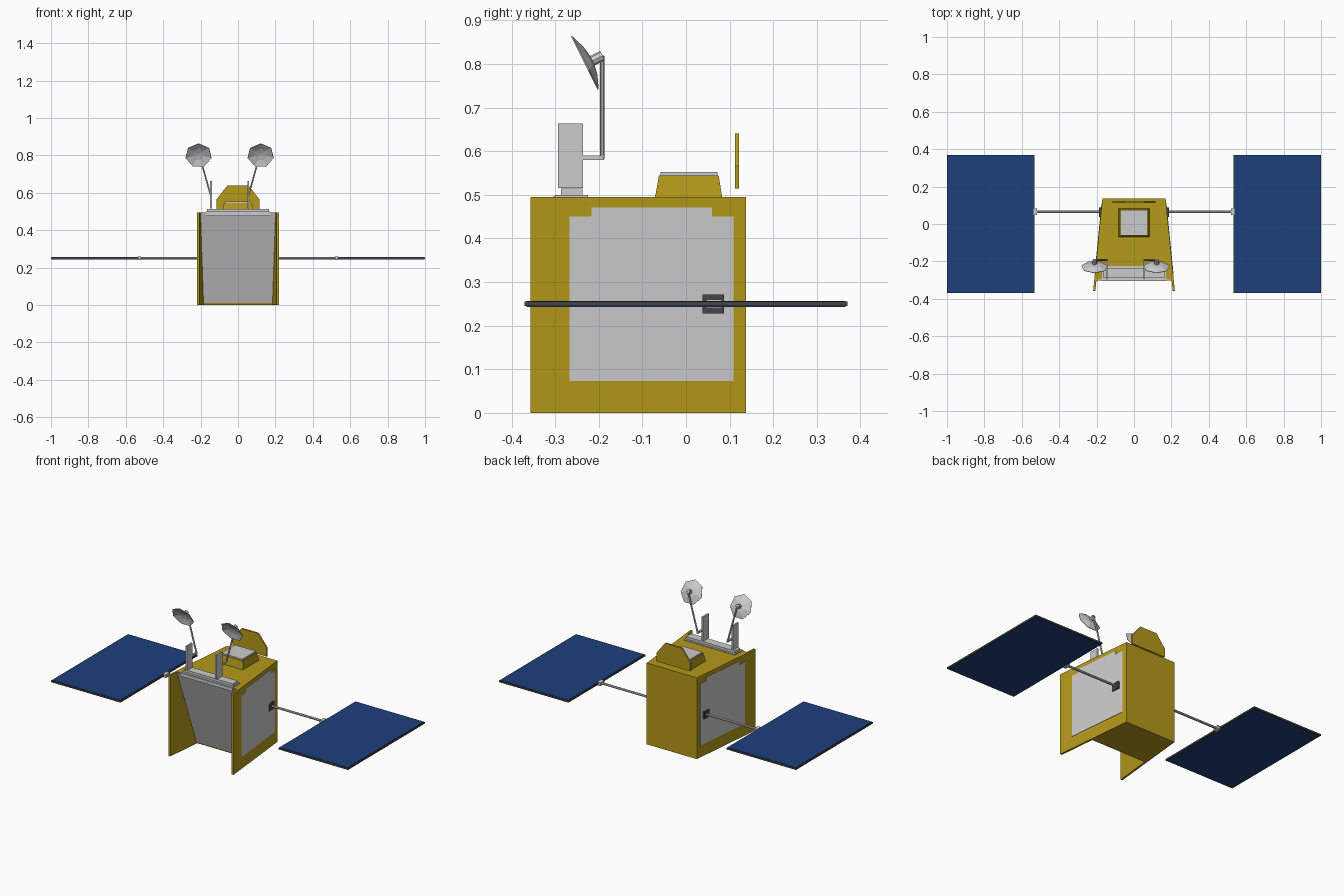
import bpy, bmesh
from math import pi, cos, sin
from mathutils import Vector, Matrix

if "Cube" in bpy.data.objects:
    bpy.data.objects.remove(bpy.data.objects["Cube"])


def material(name, rgb):
    m = bpy.data.materials.new(name)
    m.diffuse_color = (*rgb, 1)
    m.use_nodes = True
    m.node_tree.nodes["Principled BSDF"].inputs["Base Color"].default_value = m.diffuse_color
    return m


GOLD = material("gold_foil", (0.46, 0.32, 0.01))
BLUE = material("solar_blue", (0.012, 0.05, 0.20))
DARK = material("dark_metal", (0.06, 0.06, 0.06))


def finish(name, bm, mat=None):
    bmesh.ops.recalc_face_normals(bm, faces=bm.faces)
    me = bpy.data.meshes.new(name)
    bm.to_mesh(me)
    bm.free()
    ob = bpy.data.objects.new(name, me)
    bpy.context.collection.objects.link(ob)
    if mat:
        me.materials.append(mat)
    return ob


def loft(name, ring_a, ring_b, mat=None):
    """Closed solid between two matching outlines."""
    bm = bmesh.new()
    a = [bm.verts.new(p) for p in ring_a]
    b = [bm.verts.new(p) for p in ring_b]
    n = len(a)
    bm.faces.new(a)
    bm.faces.new(b)
    for i in range(n):
        j = (i + 1) % n
        bm.faces.new((a[i], a[j], b[j], b[i]))
    return finish(name, bm, mat)


def rect(x0, x1, y0, y1, z):
    return [(x0, y0, z), (x1, y0, z), (x1, y1, z), (x0, y1, z)]


def box(name, x, y, z, mat=None):
    return loft(name, rect(*x, *y, z[0]), rect(*x, *y, z[1]), mat)


def rod(name, p, q, r, sides=8, mat=None):
    p, q = Vector(p), Vector(q)
    rot = (q - p).to_track_quat('Z', 'Y').to_matrix()
    ring = [rot @ Vector((r * cos(2 * pi * i / sides), r * sin(2 * pi * i / sides), 0))
            for i in range(sides)]
    return loft(name, [p + v for v in ring], [q + v for v in ring], mat)


def half_width(y):
    return 0.169 + (0.137 - y) * 0.1


def side_slab(name, s, outline, inner, outer, mat=None):
    """(y, z) outline laid along the tapering flank, between two offsets from it."""
    return loft(name, [(s * (half_width(y) + inner), y, z) for y, z in outline],
                [(s * (half_width(y) + outer), y, z) for y, z in outline], mat)


# Body core with the front leaning back towards the base
core = [(0.137, 0), (-0.13, 0), (-0.298, 0.495), (0.137, 0.495)]
loft("body_core", [(half_width(y) - 0.01, y, z) for y, z in core],
     [(-half_width(y) + 0.01, y, z) for y, z in core], GOLD)

# Grey front panel and its upper trim
front = [(-0.132, 0.01), (-0.296, 0.492), (-0.301, 0.492), (-0.137, 0.01)]
loft("front_panel", [(half_width(y) - 0.012, y, z) for y, z in front],
     [(-half_width(y) + 0.012, y, z) for y, z in front])
box("front_trim", (-0.175, 0.175), (-0.304, -0.29), (0.477, 0.497))

for s, side in ((1, "right"), (-1, "left")):
    # Side walls and grey radiator panels
    wall = [(-0.357, 0), (0.137, 0), (0.137, 0.495), (-0.357, 0.495)]
    side_slab(side + "_wall", s, wall, -0.012, 0, GOLD)
    radiator = [(-0.267, 0.073), (0.109, 0.073), (0.109, 0.45), (0.06, 0.45),
                (0.06, 0.471), (-0.217, 0.471), (-0.217, 0.45), (-0.267, 0.45)]
    side_slab(side + "_radiator", s, radiator, -0.001, 0.002)

    # Solar wing: mount, arm, hinge and framed panel
    mx = sorted((s * 0.168, s * 0.186))
    box(side + "_mount", mx, (0.038, 0.087), (0.228, 0.271), DARK)
    rod(side + "_arm", (s * 0.18, 0.065, 0.25), (s * 0.53, 0.065, 0.25), 0.007)
    hx = sorted((s * 0.518, s * 0.538))
    box(side + "_hinge", hx, (0.047, 0.083), (0.24, 0.26))
    box(side + "_panel_frame", sorted((s * 0.533, s)), (-0.37, 0.37), (0.245, 0.255), DARK)
    cx = sorted((s * 0.537, s * 0.996))
    box(side + "_cells_top", cx, (-0.366, 0.366), (0.254, 0.257), BLUE)
    box(side + "_cells_bottom", cx, (-0.366, 0.366), (0.243, 0.246), BLUE)

# Instrument housing on the roof
loft("roof_housing", rect(-0.083, 0.083, -0.071, 0.083, 0.494),
     rect(-0.075, 0.075, -0.062, 0.075, 0.544), GOLD)
box("housing_lid", (-0.07, 0.07), (-0.058, 0.072), (0.543, 0.552))

# Upright shield at the back of the roof
shield = [(-0.114, 0.514), (0.114, 0.514), (0.114, 0.566),
          (0.056, 0.64), (-0.056, 0.64), (-0.114, 0.566)]
loft("rear_shield", [(x, 0.112, z) for x, z in shield],
     [(x, 0.122, z) for x, z in shield], GOLD)

# Antenna rail
box("rail_flange", (-0.172, 0.172), (-0.30, -0.225), (0.494, 0.5))
box("rail", (-0.165, 0.165), (-0.286, -0.237), (0.499, 0.514))


def dish(name, centre, axis, radius, depth, sides=7):
    """Shallow faceted bowl; axis points out of its back."""
    back = axis.normalized()
    side = Vector((1, 0, 0))
    up = back.cross(side)
    if up.z < 0:
        up = -up
    bm = bmesh.new()
    rings = []
    for r, d in ((0.5, 0.7), (1, 0)):
        rings.append([bm.verts.new(centre + back * depth * d + radius * r *
                      (up * cos(2 * pi * i / sides) + side * sin(2 * pi * i / sides)))
                      for i in range(sides)])
    tip = bm.verts.new(centre + back * depth)
    for i in range(sides):
        j = (i + 1) % sides
        bm.faces.new((tip, rings[0][i], rings[0][j]))
        bm.faces.new((rings[0][i], rings[1][i], rings[1][j], rings[0][j]))
    ob = finish(name, bm)
    mod = ob.modifiers.new("thickness", 'SOLIDIFY')
    mod.thickness = 0.003
    return ob


# Two antennas mirrored about a line left of centre
MID = -0.045
AXIS = Vector((0, 0.894, 0.447))
for s, side in ((1, "right"), (-1, "left")):
    px = MID + s * 0.1
    box(side + "_post", (px - 0.005, px + 0.005), (-0.293, -0.236), (0.515, 0.663))
    box(side + "_foot", (px - 0.005, px + 0.005), (-0.238, -0.188), (0.58, 0.59))
    rod(side + "_mast", (px, -0.192, 0.582), (MID + s * 0.166, -0.192, 0.818), 0.005, 6)
    centre = Vector((MID + s * 0.166, -0.229, 0.80))
    dish(side + "_dish", centre, AXIS, 0.072, 0.018)
    rod(side + "_hub", centre + AXIS * 0.014, centre + AXIS * 0.042, 0.012, 8)
